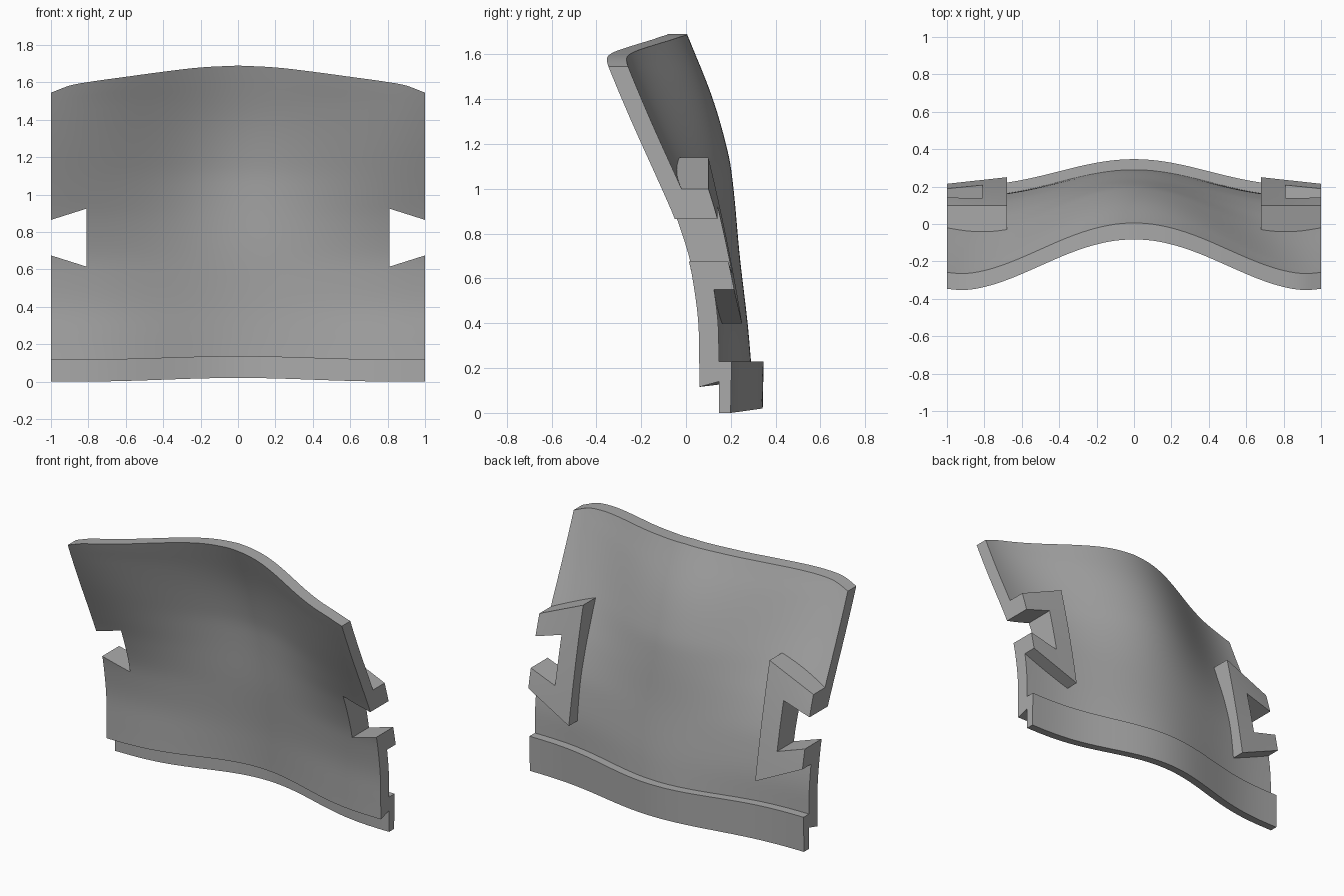
import bpy, bmesh, math

if "Cube" in bpy.data.objects:
    bpy.data.objects.remove(bpy.data.objects["Cube"], do_unlink=True)

grey = bpy.data.materials.new("plain grey")
grey.use_nodes = True
COLOUR = (0.4, 0.4, 0.4, 1)
grey.diffuse_color = COLOUR
grey.node_tree.nodes["Principled BSDF"].inputs["Base Color"].default_value = COLOUR

# Back-surface profiles as (z, y), at the middle and at the side edges
MIDDLE = [(.1, .3), (.23, .29), (.4, .275), (.7, .24), (1, .212), (1.15, .19), (1.4, .12), (1.69, .005)]
EDGE = [(.1, .148), (.23, .147), (.4, .143), (.55, .125), (.68, .1), (.86, .04), (1, -.02), (1.3, -.155), (1.55, -.26), (1.69, -.31)]
TOP = [(0, 1.69), (.2, 1.68), (.4, 1.657), (.6, 1.63), (.8, 1.602), (.9, 1.583), (1, 1.545)]
THICK = 0.088


def lerp(a, b, t):
    return a + (b - a) * t


def curve(points, v):
    """Smooth interpolation through the points."""
    n = len(points)
    v = min(max(v, points[0][0]), points[-1][0])
    i = next(k for k in range(n - 1) if v <= points[k + 1][0])

    def slope(k):
        a, b = points[max(k - 1, 0)], points[min(k + 1, n - 1)]
        return (b[1] - a[1]) / (b[0] - a[0])
    (x0, y0), (x1, y1) = points[i], points[i + 1]
    h = x1 - x0
    t = (v - x0) / h
    s = t * t * (3 - 2 * t)
    return lerp(y0, y1, s) + h * t * (1 - t) * ((1 - t) * slope(i) - t * slope(i + 1))


def bump(x, z):
    wave = (1 + math.cos(math.pi * min(abs(x), 1))) / 2
    return wave ** lerp(1.5, 1, min(z / 1.5, 1))


def back(x, z):
    return lerp(curve(EDGE, z), curve(MIDDLE, z), bump(x, z))


def slab(name, x0, x1, nx, nz, bottom, top, front_y, back_y, rise=0):
    """Closed curved slab between a front and a back surface."""
    bm = bmesh.new()
    grids = []
    for side, depth in enumerate((front_y, back_y)):
        rows = []
        for i in range(nx + 1):
            x = lerp(x0, x1, i / nx)
            low = bottom(x) + rise * side
            zs = [lerp(low, top(x), j / nz) for j in range(nz + 1)]
            rows.append([bm.verts.new((x, depth(x, z), z)) for z in zs])
        grids.append(rows)
    f, b = grids
    for i in range(nx):
        for j in range(nz):
            for g in grids:
                bm.faces.new((g[i][j], g[i + 1][j], g[i + 1][j + 1], g[i][j + 1]))
        for j in (0, nz):
            bm.faces.new((f[i][j], f[i + 1][j], b[i + 1][j], b[i][j]))
    for j in range(nz):
        for i in (0, nx):
            bm.faces.new((f[i][j], f[i][j + 1], b[i][j + 1], b[i][j]))
    bmesh.ops.recalc_face_normals(bm, faces=bm.faces)
    mesh = bpy.data.meshes.new(name)
    bm.to_mesh(mesh)
    bm.free()
    mesh.materials.append(grey)
    obj = bpy.data.objects.new(name, mesh)
    bpy.context.collection.objects.link(obj)
    return obj


def smooth(obj):
    bpy.ops.object.select_all(action='DESELECT')
    obj.select_set(True)
    bpy.context.view_layer.objects.active = obj
    bpy.ops.object.shade_smooth_by_angle(angle=math.radians(30))


def cut(obj, cutter):
    mod = obj.modifiers.new("notch", 'BOOLEAN')
    mod.operation = 'DIFFERENCE'
    mod.solver = 'EXACT'
    mod.object = cutter
    bpy.context.view_layer.objects.active = obj
    bpy.ops.object.modifier_apply(modifier=mod.name)


# Main curved panel
panel = slab("curved_panel", -1, 1, 60, 40,
             lambda x: .116 + .018 * bump(x, 0), lambda x: curve(TOP, abs(x)),
             lambda x, z: back(x, z) - THICK, back, rise=.024)

# Lower strip behind the bottom edge
strip = slab("bottom_strip", -1, 1, 60, 1,
             lambda x: .02 * bump(x, 0), lambda x: .23,
             lambda x, z: back(x, .23), lambda x, z: back(x, .23) + .054 + .02 * (z - .1))


# Side brackets, with outlines that taper towards the outer edge
def across(x):
    return (abs(x) - .68) / .32


def bracket_top(x):
    return lerp(1.14, 1.0, across(x))


def bracket_bottom(x):
    return lerp(.40, .55, across(x))


def bracket_back(x, z):
    t = (bracket_top(x) - z) / (bracket_top(x) - bracket_bottom(x))
    return lerp(.1, lerp(.25, .215, across(x)), t) + .03 * t * (1 - t)


parts = [panel, strip]
for side, sign in (("left", 1), ("right", -1)):
    bracket = slab(side + "_bracket", .68 * sign, sign, 8, 16, bracket_bottom, bracket_top,
                   lambda x, z: back(x, z) - .02, bracket_back)
    # Notch that flares towards the middle
    cutter = slab(side + "_notch_cutter", .81 * sign, 1.1 * sign, 1, 1,
                  lambda x: lerp(.615, .675, (abs(x) - .81) / .19),
                  lambda x: lerp(.925, .865, (abs(x) - .81) / .19),
                  lambda x, z: -1, lambda x, z: 1)
    cut(panel, cutter)
    cut(bracket, cutter)
    bpy.data.objects.remove(cutter, do_unlink=True)
    parts.append(bracket)

for part in parts:
    smooth(part)
